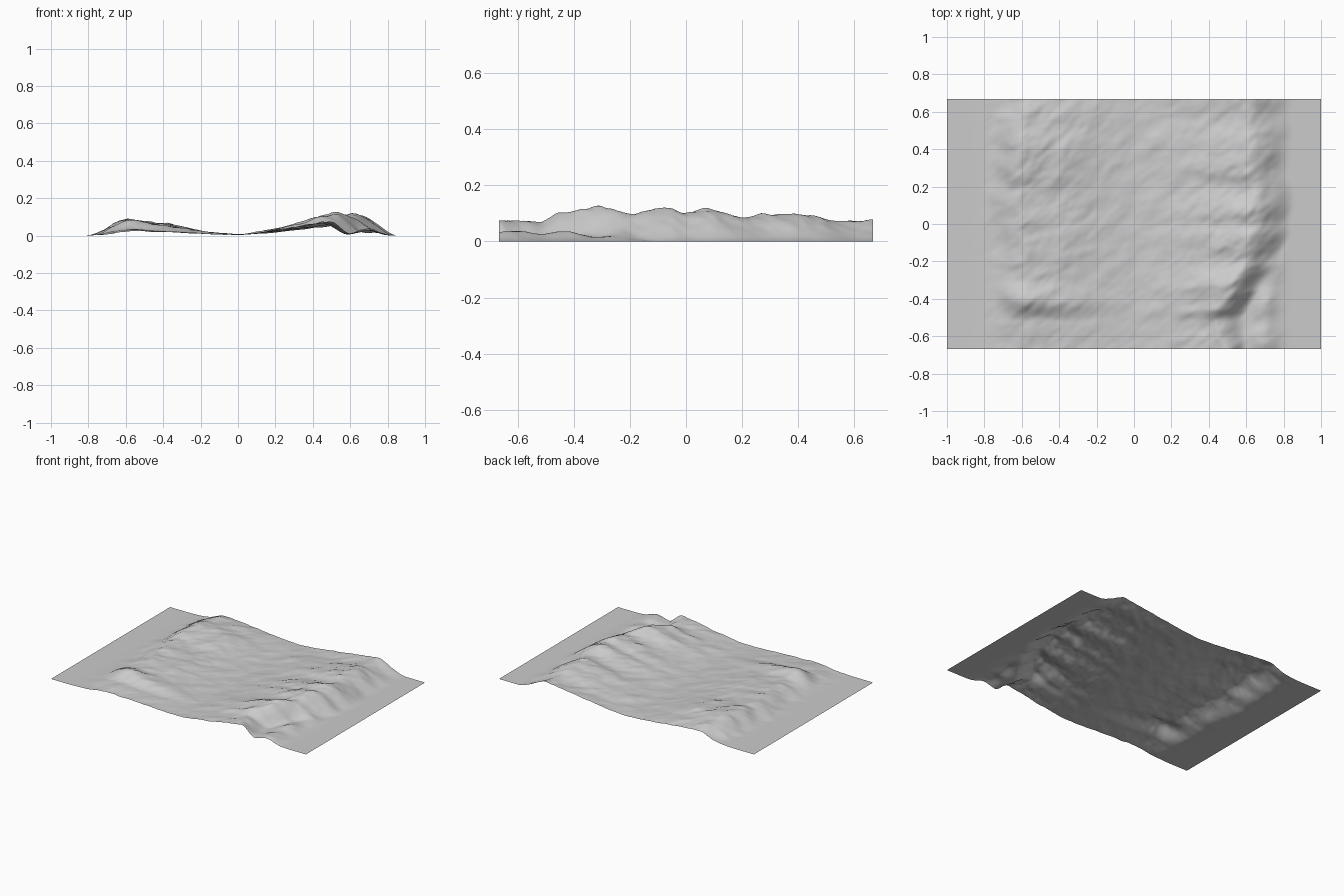
import bpy, bmesh, math
from mathutils import Vector, noise

cube = bpy.data.objects.get("Cube")
if cube:
    bpy.data.objects.remove(cube, do_unlink=True)


def smooth(t):
    t = min(max(t, 0.0), 1.0)
    return t * t * (3 - 2 * t)


def curve(points, v):
    """Eased interpolation through (position, value) pairs."""
    for (a, p), (b, q) in zip(points, points[1:]):
        if v <= b:
            return p + (q - p) * smooth((v - a) / (b - a))
    return points[-1][1]


# Ridge lines as functions of y: crest position, crest height, outer slope width
EAST_X = [(-.67, .47), (-.6, .45), (-.5, .43), (-.35, .51), (-.2, .59),
          (0, .61), (.15, .64), (.3, .6), (.67, .61)]
EAST_H = [(-.67, .07), (-.52, .068), (-.45, .093), (-.33, .12), (-.2, .098), (-.06, .112),
          (0, .1), (.06, .11), (.2, .08), (.3, .094), (.37, .092), (.56, .065), (.67, .07)]
EAST_W = [(-.67, .14), (-.4, .17), (-.2, .2), (0, .23), (.67, .24)]
WEST_X = [(-.67, -.56), (-.42, -.58), (-.2, -.57), (.2, -.61), (.4, -.59), (.67, -.56)]
WEST_H = [(-.67, .02), (-.52, .03), (-.41, .078), (-.3, .05), (-.15, .055), (.05, .06),
          (.17, .058), (.26, .075), (.4, .085), (.55, .07), (.67, .05)]

# Separate knolls and hollows: x, y, radius x, radius y, height
KNOLLS = [(.69, -.62, .07, .1, .033), (.7, -.43, .06, .09, .03),
          (.75, -.25, .05, .08, .012), (-.36, -.15, .1, .25, .012),
          (-.36, .35, .1, .25, .012), (.12, .45, .06, .04, .007)]


def ridge(x, centre, height, outer, power):
    """Gentle climb from the valley to the crest, then a steep outer face."""
    if x <= centre:
        return height * max(x / centre, 0) ** power
    return height * (1 - smooth((x - centre) / outer))


def fractal(x, y, z):
    return noise.fractal(Vector((x, y, z)), 1.0, 2.0, 3)


def height(x, y):
    # Wander the ridges slightly so that spurs and gullies form
    wx = x + .025 * noise.noise(Vector((x * 5, y * 9, 4)))
    if wx > 0:
        z = ridge(wx, curve(EAST_X, y), curve(EAST_H, y), curve(EAST_W, y), 1.35)
    else:
        z = ridge(-wx, -curve(WEST_X, y), curve(WEST_H, y), .19, 1.3)
    for kx, ky, rx, ry, kh in KNOLLS:
        z += kh * math.exp(-((x - kx) / rx) ** 2 - ((y - ky) / ry) ** 2)
    # Diagonal streaks, strongest on the high ground, gone on the flat margins
    u, v = x * .75 + y * .65, y * .75 - x * .65
    mask = smooth((.86 - abs(x)) / .16)
    z += mask * (.0035 + .07 * z) * fractal(u * 7, v * 14, 2)
    z += .005 * mask
    return max(z, 0)


# Terrain sheet
bm = bmesh.new()
bmesh.ops.create_grid(bm, x_segments=180, y_segments=120, size=1)
for vert in bm.verts:
    vert.co.y *= .667
    vert.co.z = height(vert.co.x, vert.co.y)
for face in bm.faces:
    face.smooth = True
mesh = bpy.data.meshes.new("terrain")
bm.to_mesh(mesh)
bm.free()
terrain = bpy.data.objects.new("terrain", mesh)
bpy.context.collection.objects.link(terrain)

# Plain grey ground
grey = bpy.data.materials.new("light_grey")
grey.use_nodes = True
colour = (.6, .6, .6, 1)
grey.diffuse_color = colour
grey.node_tree.nodes["Principled BSDF"].inputs["Base Color"].default_value = colour
mesh.materials.append(grey)
